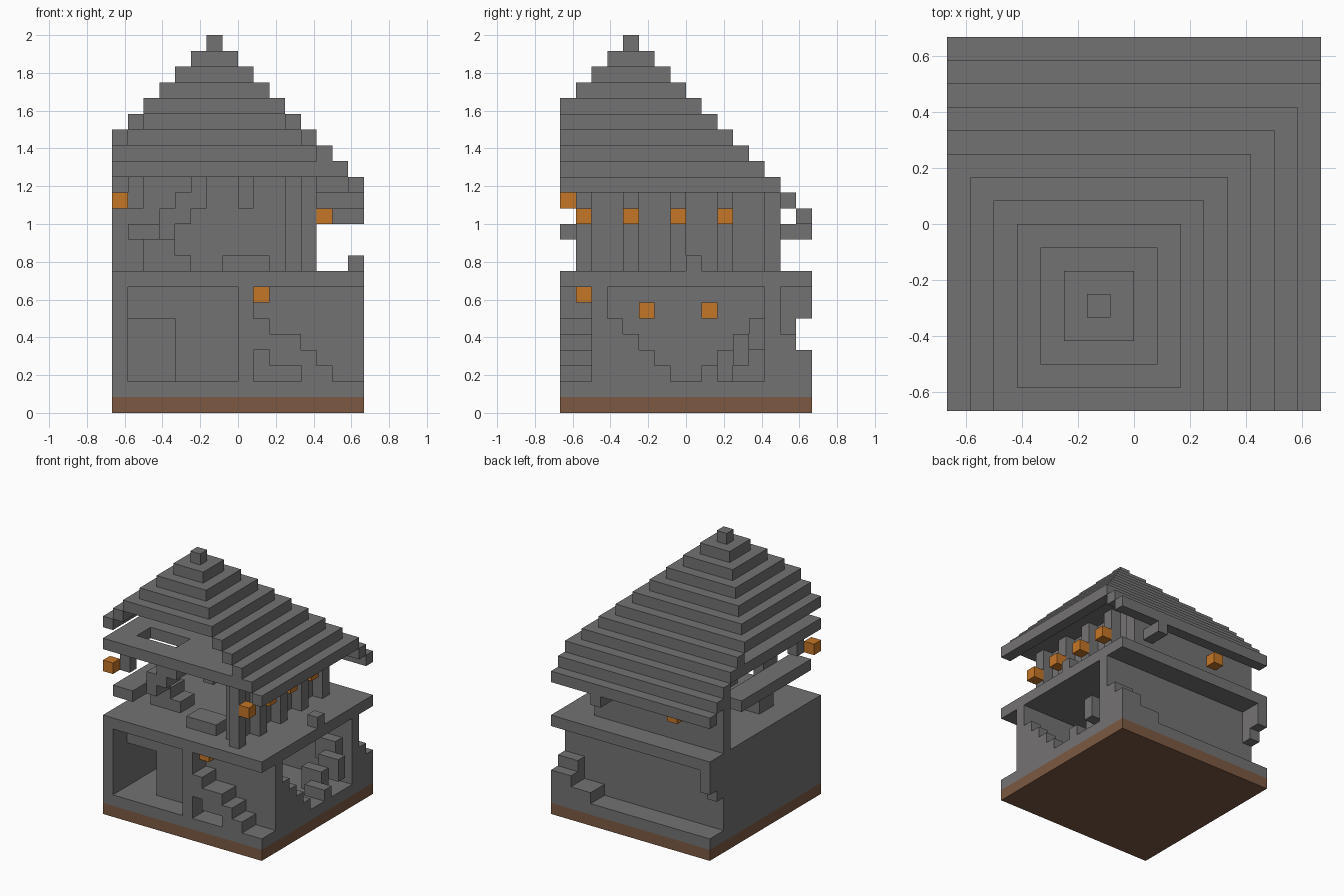
import bpy
import bmesh
from mathutils import Matrix, Vector

default_cube = bpy.data.objects.get("Cube")
if default_cube:
    bpy.data.objects.remove(default_cube, do_unlink=True)

UNIT = 1 / 12          # edge of one block
SIZE = 16              # blocks along each side of the plot
FLOOR, SLAB, UPPER, CEILING = 2, 8, 9, 15


def make_material(name, color):
    material = bpy.data.materials.new(name)
    material.use_nodes = True
    material.diffuse_color = (*color, 1)
    shader = material.node_tree.nodes["Principled BSDF"]
    shader.inputs["Base Color"].default_value = (*color, 1)
    return material


stone = make_material("grey stone", (0.175, 0.17, 0.17))
earth = make_material("brown earth", (0.2, 0.1, 0.055))
glow = make_material("orange lantern", (0.55, 0.18, 0.02))


def build(name, boxes, material=stone):
    """Join boxes given as (x range, y range, z range) in blocks, clipped to the plot."""
    bm = bmesh.new()
    for x, y, z in boxes:
        low = Vector((max(x[0], 0), max(y[0], 0), z[0]))
        high = Vector((min(x[1], SIZE), min(y[1], SIZE), z[1]))
        size = high - low
        if min(size) <= 0:
            continue
        middle = (low + high) / 2 - Vector((SIZE / 2, SIZE / 2, 0))
        place = Matrix.Translation(middle * UNIT) @ Matrix.Diagonal((*(size * UNIT), 1))
        bmesh.ops.create_cube(bm, size=1, matrix=place)
    mesh = bpy.data.meshes.new(name)
    bm.to_mesh(mesh)
    bm.free()
    mesh.materials.append(material)
    part = bpy.data.objects.new(name, mesh)
    bpy.context.scene.collection.objects.link(part)
    return part


def block(x, y, z):
    return (x, x + 1), (y, y + 1), (z, z + 1)


full = (0, SIZE)
lower = (FLOOR, SLAB)

# Base and floors
build("ground_layer", [(full, full, (0, 1))], earth)
build("ground_floor", [(full, full, (1, FLOOR))])
build("upper_floor", [(full, full, (SLAB, UPPER))])

# Lower storey walls
build("left_wall", [((0, 1), (0, 14), lower),
                    ((0, 1), (14, 16), (6, SLAB)),
                    ((0, 1), (14, 15), (5, 6))])
build("lower_back_wall", [((0, SIZE), (13, 14), lower)])
build("middle_wall", [((8, 9), (0, 13), lower)])
build("doorway_wall", [((4, 8), (2, 3), lower),
                       ((1, 4), (2, 3), (6, SLAB))])
build("lower_front_wall", [((9, SIZE), (2, 3), lower)])

# Right wall with a stepped opening
side_tops = {3: 6, 4: 5, 5: 4, 6: 3}
build("right_wall", [((15, 16), (13, 14), lower)]
      + [((15, 16), (y, y + 1), (FLOOR, top)) for y, top in side_tops.items()])
build("side_steps", [((14 - n % 2, 16 - n % 2), (y, y + 1), (max(FLOOR, y - 8), y - 6))
                     for n, y in enumerate(range(9, 13))])

# Front steps against the recessed wall
front_tops = {9: 6, 10: 5, 11: 5, 12: 4, 13: 3}
build("front_steps", [((x, x + 1), (0, 2), (max(FLOOR, top - 2), top))
                      for x, top in front_tops.items()])

# Rear steps
build("rear_steps", [((14, 16), (14, 16), (FLOOR, 4)),
                     ((14, 16), (14, 15), (4, 5)),
                     ((12, 14), (14, 16), (FLOOR, 3))])

# Upper storey
upper = (UPPER, CEILING)
post_rows = range(1, 12, 3)
build("upper_back_wall", [((0, 13), (13, 14), upper)])
build("upper_right_wall", [((11, 12), (2, 13), upper)])
build("right_posts", [((12, 13), (y, y + 1), upper) for y in post_rows])
build("balcony", [((1, 3), (0, 10), (11, 12))])
build("balcony_support", [((2, 4), (4, 6), (UPPER, 11)),
                          ((4, 5), (4, 6), (UPPER, 10))])
build("inner_stair", [((z - 9, z - 7), (2, 4), (z, z + 1)) for z in range(11, 14)]
      + [block(5, y, 14) for y in (2, 3)])
build("low_bench", [((7, 10), (2, 4), (UPPER, 10))])
build("loose_block", [block(15, 8, UPPER)])
build("ceiling_hanger", [((8, 9), (3, 4), (13, CEILING))])
build("lantern_hanger", [((1, 2), (1, 2), (13, CEILING))])
build("rear_bracket", [((11, 12), (14, 16), (11, 12))])

# Ceiling slab with the stair opening
attic = (CEILING, CEILING + 1)
build("ceiling", [((0, 2), (0, 13), attic), ((6, 15), (0, 13), attic),
                  ((2, 6), (0, 2), attic), ((2, 6), (4, 13), attic)])

# Hollow stepped roof, one ring per layer around an off-centre peak
PEAK_X, PEAK_Y, PEAK_Z = 6, 4, 23
rings = []
for k in range(12):
    west, east = PEAK_X - k, PEAK_X + k
    south, north = PEAK_Y - k, PEAK_Y + k
    layer = (PEAK_Z - k, PEAK_Z - k + 1)
    across, along = (west, east + 1), (south, north + 1)
    rings += [(across, (side, side + 1), layer) for side in (south, north)]
    rings += [((side, side + 1), along, layer) for side in (west, east)]
build("stepped_roof", rings)

# Lanterns
build("post_lanterns", [block(13, y, 12) for y in post_rows], glow)
build("corner_lantern", [block(0, 0, 13)], glow)
build("rear_lantern", [block(4, 14, 11)], glow)
build("front_lantern", [block(9, 1, 7)], glow)
build("room_lanterns", [block(9, y, 6) for y in (5, 9)], glow)
